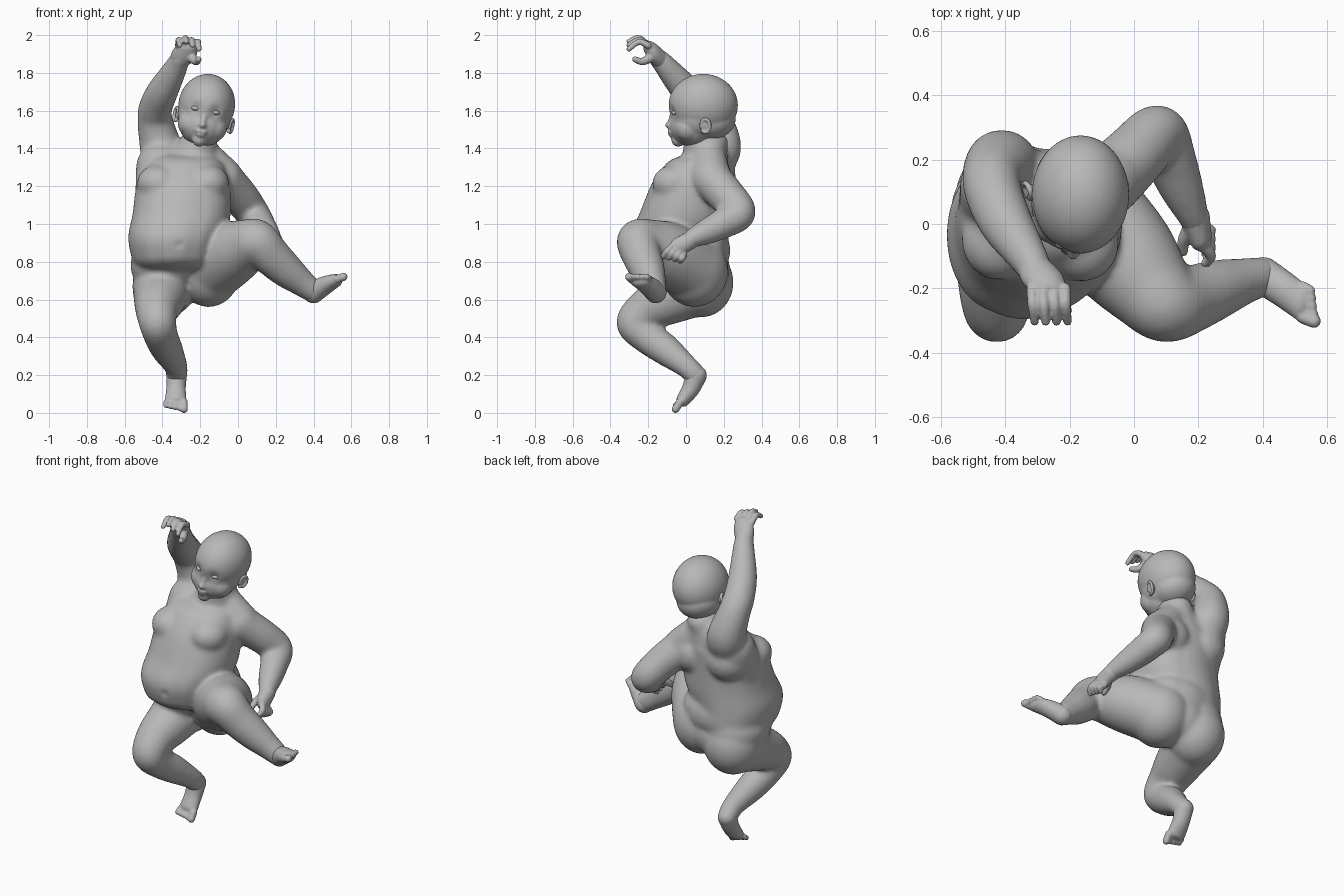
import bpy, bmesh, math
from mathutils import Vector

skin = bpy.data.materials.new("grey_clay")
skin.diffuse_color = (0.48, 0.48, 0.48, 1)


def unit_ball(level):
    """Unit sphere used as the building lump."""
    bm = bmesh.new()
    bmesh.ops.create_icosphere(bm, subdivisions=level, radius=1)
    data = ([v.co.copy() for v in bm.verts],
            [[v.index for v in f.verts] for f in bm.faces])
    bm.free()
    return data


SMALL, LARGE = unit_ball(3), unit_ball(4)


def full(p):
    """Expand (x, y, z, r) to (x, y, z, rx, ry, rz)."""
    return tuple(p) if len(p) == 6 else tuple(p[:3]) + (p[3],) * 3


def chain(points, steps=7):
    """Ellipsoids strung along a smooth curve through the points."""
    p = [full(q) for q in points]
    out = [p[-1]]
    for i in range(len(p) - 1):
        a, b, c, d = p[max(i - 1, 0)], p[i], p[i + 1], p[min(i + 2, len(p) - 1)]
        for s in range(steps):
            t = s / steps
            out.append(tuple(
                0.5 * (2 * q + (r - o) * t + (2 * o - 5 * q + 4 * r - u) * t * t
                       + (3 * q - o - 3 * r + u) * t ** 3)
                for o, q, r, u in zip(a, b, c, d)))
    return out


def sculpt(name, balls, voxel=None, smooth=0, dents=()):
    """Fuse lumps into one smooth surface, then press dents towards +y."""
    verts, faces = [], []
    for x, y, z, rx, ry, rz in map(full, balls):
        bv, bf = LARGE if max(rx, ry, rz) > .12 else SMALL
        n = len(verts)
        verts += [(x + v.x * rx, y + v.y * ry, z + v.z * rz) for v in bv]
        faces += [[i + n for i in f] for f in bf]
    me = bpy.data.meshes.new(name)
    me.from_pydata(verts, [], faces)
    ob = bpy.data.objects.new(name, me)
    bpy.context.collection.objects.link(ob)
    if voxel:
        m = ob.modifiers.new("fuse", 'REMESH')
        m.mode = 'VOXEL'
        m.voxel_size = voxel
        m = ob.modifiers.new("relax", 'SMOOTH')
        m.factor = 0.5
        m.iterations = smooth
        bpy.context.view_layer.update()
        dg = bpy.context.evaluated_depsgraph_get()
        me = bpy.data.meshes.new_from_object(ob.evaluated_get(dg))
        ob.modifiers.clear()
        ob.data = me
    for centre, depth, width in dents:
        c = Vector(centre)
        for v in me.vertices:
            d = (v.co - c).length / width
            if d < 3:
                v.co.y += depth * math.exp(-d * d)
    me.shade_smooth()
    me.materials.clear()
    me.materials.append(skin)
    return ob


# ---- Body: torso, buttocks, arms and legs in one skin ----
core = chain([
    (-.28, .055, 1.28, .21, .18, .09),
    (-.29, .022, 1.19, .245, .21, .10),
    (-.30, -.01, 1.04, .255, .24, .10),
    (-.335, -.035, .93, .242, .262, .10),
    (-.34, -.025, .84, .222, .255, .105)], 8)
body = list(core)
for s in (-1, 1):                                         # squarer flanks
    body += [(x + s * .32 * rx, y, z, rx * .7, ry * .91, rz)
             for x, y, z, rx, ry, rz in core]
body += chain([(-.21, .105, 1.43, .098, .12, .08),        # neck
               (-.235, .10, 1.36, .13, .12, .07),
               (-.27, .09, 1.29, .18, .14, .08)])
body += chain([(-.19, .12, 1.38, .085), (-.08, .135, 1.25, .105)])   # shoulder slopes
body += chain([(-.26, .13, 1.36, .08), (-.37, .14, 1.32, .11)])
body += chain([(-.42, .06, 1.16, .125), (-.41, .12, 1.30, .13)])     # side of the chest
body += [
    (-.42, -.05, 1.215, .115, .125, .10),                 # chest
    (-.16, -.06, 1.215, .115, .12, .10),
    (-.39, .13, 1.24, .135), (-.15, .125, 1.22, .125),    # shoulder blades
    (-.38, .03, .78, .19, .20, .15),                      # hips and lower back
    (-.28, .07, .86, .20, .165, .16),
    (-.20, .045, .88, .145, .165, .13),
    (-.27, .08, .74, .14, .148, .15),
    (-.385, .08, .69, .17, .172, .185),                   # buttocks
    (-.155, .045, .75, .168, .178, .19)]
# standing leg
body += chain([
    (-.40, .05, .67, .16), (-.415, -.09, .605, .137), (-.43, -.20, .55, .115),
    (-.425, -.27, .475, .099), (-.405, -.20, .40, .091), (-.375, -.11, .335, .084),
    (-.33, -.002, .25, .063), (-.325, .045, .205, .06)])
# raised leg
body += chain([
    (-.15, .04, .76, .175), (-.04, -.09, .84, .168), (.04, -.19, .885, .138),
    (.10, -.25, .905, .118), (.17, -.235, .835, .106), (.25, -.205, .76, .094),
    (.33, -.18, .695, .075), (.39, -.165, .65, .064)])
# lowered arm
body += chain([
    (-.08, .13, 1.24, .107), (.005, .215, 1.15, .10), (.075, .28, 1.06, .09),
    (.112, .20, 1.005, .082), (.148, .11, .96, .069), (.18, .035, .925, .052),
    (.195, 0, .90, .046)])
# raised arm
body += chain([
    (-.39, .13, 1.32, .117), (-.41, .182, 1.41, .112), (-.44, .15, 1.55, .094),
    (-.435, .095, 1.62, .09), (-.40, .01, 1.70, .084), (-.35, -.07, 1.79, .069),
    (-.318, -.12, 1.85, .058), (-.305, -.15, 1.88, .052)])
sculpt("body", body, .011, 20, [((-.31, -.295, .89), .007, .022)])

# ---- Hands ----
hand = chain([(-.315, -.13, 1.86, .05), (-.285, -.168, 1.9, .066, .04, .052),
              (-.27, -.195, 1.935, .056, .032, .035)])
hand += chain([(-.25, -.18, 1.885, .027), (-.222, -.23, 1.86, .02),
               (-.208, -.27, 1.872, .016)])
for i in range(4):
    x, drop = -.318 + .034 * i, .010 * abs(i - 1)
    hand += chain([(x + .002, -.20, 1.945, .018), (x + .004, -.25, 1.984 - drop, .0165),
                   (x + .01, -.302, 1.966 - 2 * drop, .014)])
sculpt("raised_hand", hand, .006, 2)

hand = chain([(.188, .02, .912, .048), (.205, -.035, .882, .036, .05, .05)])
hand += chain([(.18, -.01, .90, .028), (.155, -.05, .872, .02), (.152, -.085, .845, .016)])
for i in range(4):
    hand += chain([(.212, -.066 + .018 * i, .888 - .017 * i, .019),
                   (.238, -.098 + .026 * i, .858 - .013 * i, .017),
                   (.222, -.122 + .031 * i, .828 - .008 * i, .0145)])
sculpt("lowered_hand", hand, .006, 2)

# ---- Feet ----
foot = chain([(-.325, .053, .198, .055, .058, .055), (-.328, .026, .13, .052, .047, .05),
              (-.33, -.015, .07, .058, .036, .038)])
for i in range(5):
    x, r = -.286 - .0235 * i, .021 if i == 0 else .0155
    foot += chain([(x, -.033, .055, r), (x, -.055, .02 + .005 * i, r)], 4)
sculpt("standing_foot", foot, .006, 2)

foot = chain([(.40, -.16, .638, .058), (.46, -.20, .675, .052, .057, .049),
              (.515, -.24, .70, .038, .06, .036)])
for i in range(5):
    y, r = -.293 + .0235 * i, .022 if i == 0 else .0165
    foot += chain([(.525, y + .005, .708, r), (.558 - .003 * i, y - .008, .72, r)], 4)
sculpt("raised_foot", foot, .006, 2)

# ---- Head, built upright and then tilted ----
head = [(0, .01, .02, .150, .184, .167),                  # skull
        (0, .04, -.055, .13, .142, .11),                  # nape
        (0, -.012, -.04, .141, .148, .13),                # middle of the face
        (0, -.045, -.09, .124, .122, .11),                # jaw
        (0, -.122, -.166, .038),                          # chin
        (0, -.168, -.087, .020, .025, .018),              # nose tip
        (0, -.167, -.122, .034, .013, .010),              # lips
        (0, -.161, -.140, .027, .014, .011)]
for s in (-1, 1):
    head += [(s * .058, -.07, -.09, .074), (s * .017, -.161, -.092, .013)]
head += chain([(0, -.154, -.03, .014), (0, -.166, -.075, .014)])
parts = [sculpt("head", head, .007, 7,
                [((s * .053, -.158, -.005), .014, .032) for s in (-1, 1)])]

for side, s in (("right", -1), ("left", 1)):
    parts.append(sculpt(side + "_eye", [(s * .053, -.134, -.008, .025, .023, .014)]))
    # ear: a curled rim around a flat bowl
    rim = []
    for k in range(9):
        a = math.radians(-95 + 36 * k)
        y, z = .022 + .024 * math.cos(a), -.06 + .036 * math.sin(a)
        rim.append((s * (.146 + .35 * (y - .01)), y, z, .009))
    ear = chain(rim, 4) + [(s * .139, .02, -.06, .014, .024, .036),
                           (s * .142, .008, -.09, .012)]
    parts.append(sculpt(side + "_ear", ear, .005, 2))

for ob in parts:
    ob.location = (-.170, .081, 1.609)
    ob.rotation_euler = (0, math.radians(12), 0)
